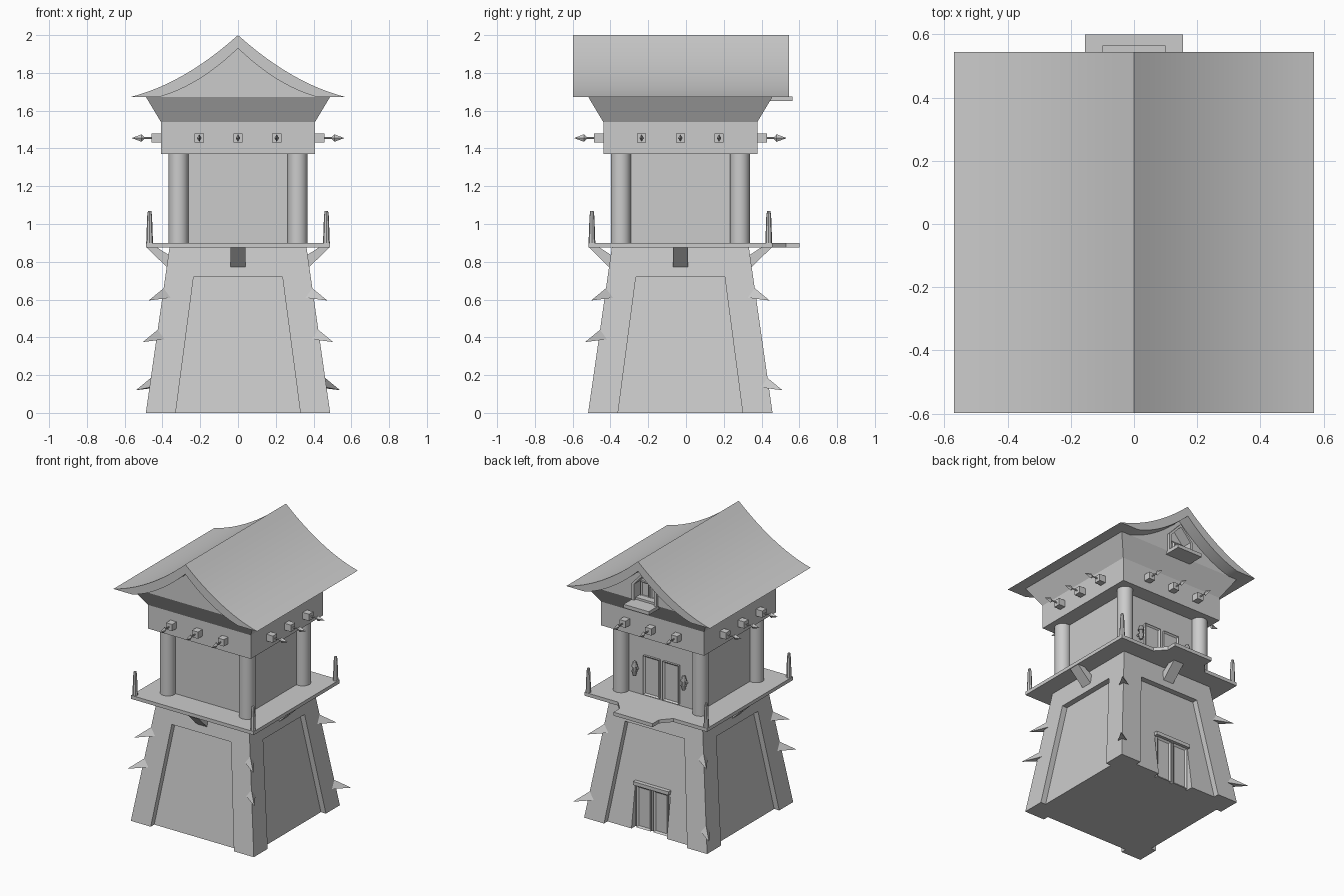
import bpy, bmesh, math
from mathutils import Matrix, Vector

cube = bpy.data.objects.get("Cube")
if cube:
    bpy.data.objects.remove(cube, do_unlink=True)

stone = bpy.data.materials.new("plain grey")
stone.use_nodes = True
stone.diffuse_color = (0.6, 0.6, 0.6, 1)
stone.node_tree.nodes["Principled BSDF"].inputs["Base Color"].default_value = (0.6, 0.6, 0.6, 1)

CENTRE = Matrix.Translation((0, -0.03, 0))  # tower axis


def finish(name, bm, turn=0, smooth=False):
    """Store a bmesh as an object, turned by quarter turns about the tower axis."""
    bmesh.ops.recalc_face_normals(bm, faces=bm.faces)
    bm.transform(CENTRE @ Matrix.Rotation(turn * math.pi / 2, 4, 'Z'))
    me = bpy.data.meshes.new(name)
    bm.to_mesh(me)
    bm.free()
    me.materials.append(stone)
    ob = bpy.data.objects.new(name, me)
    bpy.context.collection.objects.link(ob)
    if smooth:
        bpy.ops.object.select_all(action='DESELECT')
        ob.select_set(True)
        bpy.context.view_layer.objects.active = ob
        bpy.ops.object.shade_smooth_by_angle(angle=math.radians(35))
    return ob


def loft(name, low, high, turn=0):
    """Solid between two matching outlines."""
    bm = bmesh.new()
    a = [bm.verts.new(p) for p in low]
    b = [bm.verts.new(p) for p in high]
    bm.faces.new(a)
    bm.faces.new(b)
    for i in range(len(a)):
        j = (i + 1) % len(a)
        bm.faces.new((a[i], a[j], b[j], b[i]))
    return finish(name, bm, turn)


def square(h, z):
    return [(-h, -h, z), (h, -h, z), (h, h, z), (-h, h, z)]


def box(name, x, y, z, turn=0):
    corners = [(x[0], y[0]), (x[1], y[0]), (x[1], y[1]), (x[0], y[1])]
    return loft(name, [(*c, z[0]) for c in corners], [(*c, z[1]) for c in corners], turn)


def along_y(name, profile, y0, y1):
    return loft(name, [(x, y0, z) for x, z in profile], [(x, y1, z) for x, z in profile])


def add_cone(bm, p, q, r0, r1, sides):
    """Cone between two points, added to a bmesh."""
    p, q = Vector(p), Vector(q)
    rot = (q - p).to_track_quat('Z', 'Y').to_matrix().to_4x4()
    bmesh.ops.create_cone(bm, cap_ends=True, segments=sides, radius1=r0, radius2=r1,
                          depth=(q - p).length,
                          matrix=Matrix.Translation((p + q) / 2) @ rot)


def cut(ob, cutter):
    mod = ob.modifiers.new("opening", 'BOOLEAN')
    mod.operation = 'DIFFERENCE'
    mod.object = cutter
    bpy.context.view_layer.objects.active = ob
    bpy.ops.object.modifier_apply(modifier=mod.name)
    bpy.data.objects.remove(cutter, do_unlink=True)


def door_leaf(name, x, y, z, rim):
    """Door leaf with a sunken panel on its back-facing side."""
    ob = box(name, x, y, z)
    bm = bmesh.new()
    bm.from_mesh(ob.data)
    outer = [f for f in bm.faces if f.normal.y > 0.9]
    bmesh.ops.inset_individual(bm, faces=outer, thickness=rim, depth=-0.01)
    bm.to_mesh(ob.data)
    bm.free()


def half(z):
    """Half width of the sloping base at height z."""
    return 0.488 - 0.143 * z


# Base: recessed core, corner buttresses and top band
core = loft("base_core", square(half(0) - 0.04, 0), square(half(0.74) - 0.04, 0.74))
cut(core, box("door_cutter", (-0.14, 0.14), (0.40, 0.6), (-0.1, 0.33)))
loft("base_top_band", square(half(0.72), 0.72), square(half(0.877), 0.877))
for k in range(4):
    def corner(a, z):
        b = half(z)
        return [(a, a, z), (b, a, z), (b, b, z), (a, b, z)]
    loft("corner_buttress", corner(0.33, 0), corner(0.235, 0.72), k)

# Entrance door
for s in (-1, 1):
    xs = sorted((s * 0.01, s * 0.125))
    door_leaf("entrance_door_leaf", xs, (0.39, 0.415), (0.0, 0.30), 0.018)
box("entrance_lintel", (-0.14, 0.14), (0.39, 0.43), (0.305, 0.33))

# Corner spikes
for k in range(4):
    for z in (0.625, 0.15 if k < 2 else 0.405):
        h = half(z)
        bm = bmesh.new()
        tip, top, left, right, root = [bm.verts.new(p) for p in (
            (h + 0.074, h + 0.074, z - 0.03),
            (half(z + 0.035), half(z + 0.035), z + 0.035),
            (h - 0.045, h, z - 0.015),
            (h, h - 0.045, z - 0.015),
            (h - 0.04, h - 0.04, z - 0.01))]
        for f in ((tip, top, left), (tip, right, top), (tip, left, right),
                  (top, root, left), (top, right, root), (root, right, left)):
            bm.faces.new(f)
        finish("corner_spike", bm, k)

# Platform with rear landing
e = 0.487
outline = [(-e, -e), (e, -e), (e, e), (0.22, e), (0.155, 0.56), (0.155, 0.63),
           (-0.155, 0.63), (-0.155, 0.56), (-0.22, e), (-e, e)]
loft("platform", [(x, y, 0.875) for x, y in outline], [(x, y, 0.9) for x, y in outline])

# Brackets, rail posts and pillars
bracket = [(0.485, 0.877), (0.43, 0.877), (0.35, 0.825), (0.35, 0.765), (0.37, 0.765)]
for k in range(4):
    loft("platform_bracket", [(-0.04, y, z) for y, z in bracket],
         [(0.04, y, z) for y, z in bracket], k)
    bm = bmesh.new()
    c = 0.468
    add_cone(bm, (c, c, 0.9), (c, c, 1.04), 0.018, 0.013, 8)
    add_cone(bm, (c, c, 1.04), (c, c, 1.07), 0.013, 0.009, 8)
    finish("rail_post", bm, k, True)
    bm = bmesh.new()
    add_cone(bm, (0.315, 0.315, 0.9), (0.315, 0.315, 1.375), 0.053, 0.053, 24)
    finish("pillar", bm, k, True)

# Room with rear doors and wall lanterns
w = 0.3
loft("room", square(w, 0.9), square(w, 1.375))
for s in (-1, 1):
    door_leaf("room_door_leaf", sorted((s * 0.015, s * 0.14)), (w - 0.01, w + 0.015),
              (0.91, 1.19), 0.015)
    bm = bmesh.new()
    x, y = s * 0.195, w + 0.035
    add_cone(bm, (x, w, 1.08), (x, y, 1.08), 0.01, 0.01, 8)
    add_cone(bm, (x, y, 1.04), (x, y, 1.075), 0.012, 0.02, 8)
    add_cone(bm, (x, y, 1.075), (x, y, 1.105), 0.014, 0.014, 8)
    add_cone(bm, (x, y, 1.105), (x, y, 1.14), 0.022, 0.012, 8)
    finish("wall_lantern", bm)

# Upper storey and flared cornice
loft("upper_storey", square(0.408, 1.37), square(0.408, 1.54))
loft("flared_cornice", square(0.408, 1.54), square(0.487, 1.672))

# Bolt launchers, three on each side
for k in range(4):
    for x in (-0.205, 0, 0.205):
        box("launcher_block", (x - 0.024, x + 0.024), (0.4, 0.458), (1.431, 1.479), k)
        bm = bmesh.new()
        z = 1.455
        add_cone(bm, (x, 0.45, z), (x, 0.515, z), 0.006, 0.006, 6)
        add_cone(bm, (x, 0.495, z), (x, 0.51, z), 0.004, 0.02, 4)
        add_cone(bm, (x, 0.51, z), (x, 0.563, z), 0.02, 0, 4)
        bm.transform(Matrix.Translation((x, 0, 0)) @ Matrix.Diagonal((0.6, 1, 1, 1))
                     @ Matrix.Translation((-x, 0, 0)))
        finish("launcher_bolt", bm, k)


# Curved roof
def sweep(width, peak, steps=12):
    pts = []
    for i in range(-steps, steps + 1):
        t = abs(i) / steps
        pts.append((width * i / steps, peak - (peak - 1.672) * t * (1 + 0.56 * (1 - t))))
    return pts


outer, inner = sweep(0.57, 2.0), sweep(0.42, 1.93)
bm = bmesh.new()
rings = [[bm.verts.new((x, y, z)) for x, z in pts]
         for y in (-0.568, 0.574) for pts in (outer, inner)]
fo, fi, bo, bi = rings
for i in range(len(outer) - 1):
    for a, b in ((fo, bo), (bi, fi), (fi, fo), (bo, bi)):
        bm.faces.new((a[i], a[i + 1], b[i + 1], b[i]))
for i in (0, -1):
    bm.faces.new((fo[i], fi[i], bi[i], bo[i]))
finish("roof", bm, 0, True)

# Gable walls with rear opening, shutters, frame and ledge
gable = along_y("gable_wall", sweep(0.425, 1.935), -0.487, 0.487)
opening = [(-0.08, 1.69), (0.08, 1.69), (0.08, 1.79), (0, 1.88), (-0.08, 1.79)]
cut(gable, along_y("gable_cutter", opening, 0.43, 0.6))
for s in (-1, 1):
    door_leaf("gable_shutter", sorted((s * 0.006, s * 0.07)), (0.425, 0.445),
              (1.685, 1.79), 0.012)
    along_y("gable_frame_side", [(s * 0.08, 1.672), (s * 0.098, 1.672),
                                 (s * 0.098, 1.795), (s * 0.08, 1.79)], 0.47, 0.505)
    along_y("gable_frame_slope", [(s * 0.08, 1.79), (s * 0.098, 1.795),
                                  (0, 1.9), (0, 1.88)], 0.47, 0.505)
box("gable_ledge", (-0.1, 0.1), (0.45, 0.595), (1.65, 1.675))
